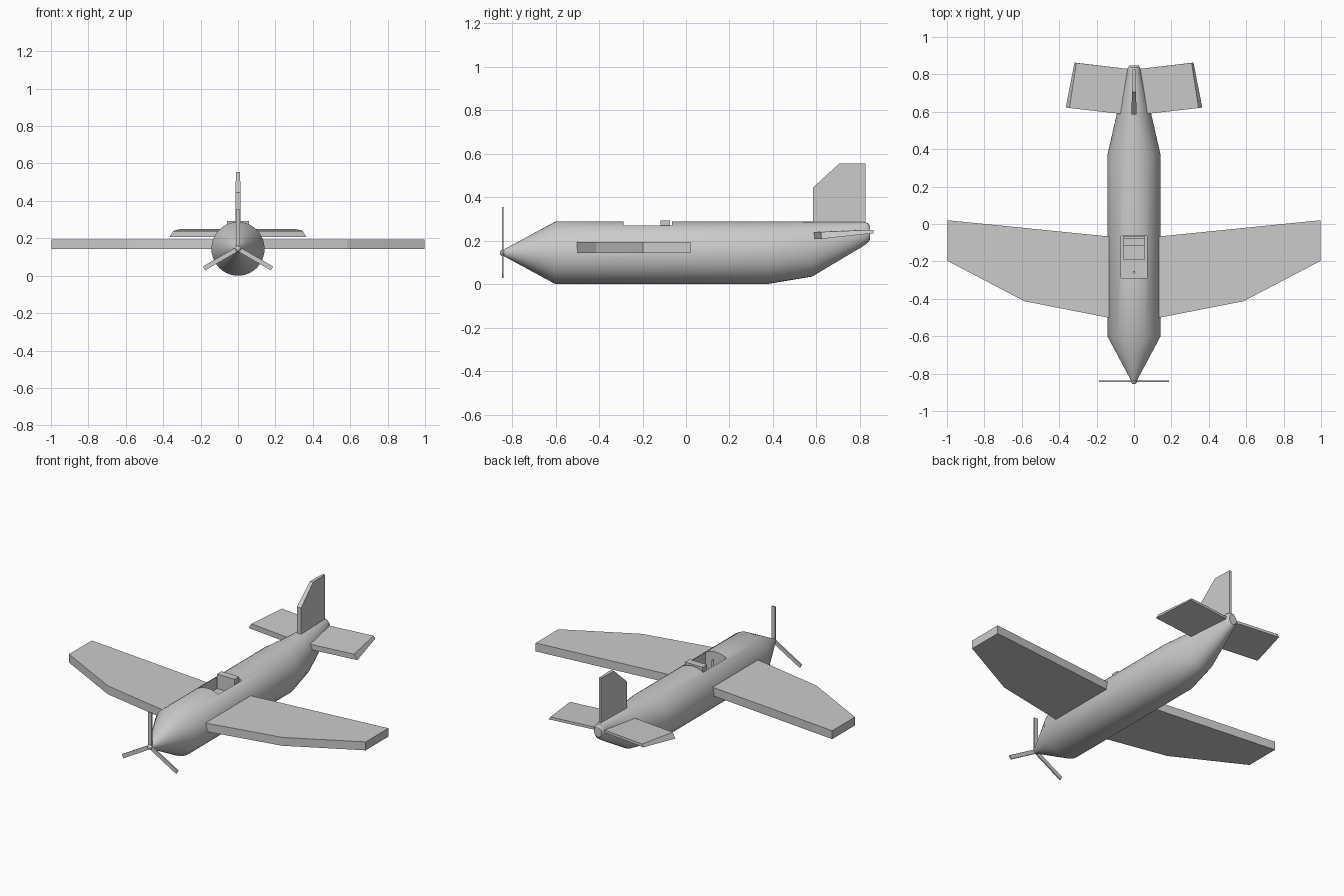
import bpy, bmesh, math
from mathutils import Matrix

if "Cube" in bpy.data.objects:
    bpy.data.objects.remove(bpy.data.objects["Cube"])

def finish(name, bm, angle=30):
    bmesh.ops.recalc_face_normals(bm, faces=bm.faces)
    me = bpy.data.meshes.new(name)
    bm.to_mesh(me)
    bm.free()
    ob = bpy.data.objects.new(name, me)
    bpy.context.collection.objects.link(ob)
    return ob

def activate(ob):
    bpy.ops.object.select_all(action='DESELECT')
    ob.select_set(True)
    bpy.context.view_layer.objects.active = ob

def loft(name, rings):
    """Closed skin through rings with equal point counts."""
    bm = bmesh.new()
    vs = [[bm.verts.new(p) for p in r] for r in rings]
    n = len(vs[0])
    for a, b in zip(vs, vs[1:]):
        for i in range(n):
            j = (i + 1) % n
            bm.faces.new((a[i], a[j], b[j], b[i]))
    bm.faces.new(vs[0])
    bm.faces.new(vs[-1][::-1])
    return finish(name, bm)

def box(name, lo, hi):
    bm = bmesh.new()
    bmesh.ops.create_cube(bm, size=1)
    for v in bm.verts:
        v.co = [l + (c + 0.5) * (h - l) for c, l, h in zip(v.co, lo, hi)]
    return finish(name, bm)

def ellipse(y, zlo, zhi, rx, n=40):
    zc, rz = (zlo + zhi) / 2, (zhi - zlo) / 2
    return [(rx * math.cos(2 * math.pi * i / n), y,
             zc + rz * math.sin(2 * math.pi * i / n)) for i in range(n)]

# Fuselage: station y, bottom, top, half width
stations = [(-0.84, 0.130, 0.158, 0.014), (-0.60, 0.0, 0.288, 0.142),
            (0.37, 0.0, 0.288, 0.142), (0.58, 0.035, 0.287, 0.094),
            (0.815, 0.175, 0.286, 0.038), (0.836, 0.190, 0.281, 0.033),
            (0.847, 0.205, 0.265, 0.025)]
fuselage = loft("fuselage", [ellipse(*s) for s in stations])

# Cockpit opening
cutter = box("cockpit_cutter", (-0.07, -0.288, 0.175), (0.07, -0.065, 0.4))
cutter.hide_render = True
mod = fuselage.modifiers.new("cockpit", 'BOOLEAN')
mod.operation, mod.object, mod.solver = 'DIFFERENCE', cutter, 'EXACT'
activate(fuselage)
bpy.ops.object.modifier_apply(modifier=mod.name)
bpy.data.objects.remove(cutter)
activate(fuselage)
bpy.ops.object.shade_smooth_by_angle(angle=math.radians(35))

# Seat and control stick
box("seat_cushion", (-0.06, -0.19, 0.175), (0.06, -0.066, 0.205))
box("seat_back", (-0.06, -0.117, 0.175), (0.06, -0.074, 0.293))
bm = bmesh.new()
bmesh.ops.create_cone(bm, cap_ends=True, segments=12, radius1=0.007, radius2=0.007,
                      depth=0.075, matrix=Matrix.Translation((0, -0.257, 0.2125)))
stick = finish("control_stick", bm)
activate(stick)
bpy.ops.object.shade_smooth_by_angle(angle=math.radians(35))

# Main wings
wing = [(0.11, -0.506), (0.585, -0.413), (0.996, -0.198), (0.996, 0.020), (0.11, -0.069)]
for side, s in (("right", 1), ("left", -1)):
    loft(side + "_wing", [[(s * x, y, z) for x, y in wing] for z in (0.143, 0.194)])

# Tailplanes: thin slabs pitched up to the rear, with slanted tips
low = [(0.02, 0.583, 0.208), (0.365, 0.623, 0.208), (0.318, 0.863, 0.234), (0.02, 0.828, 0.234)]
high = [(0.02, 0.583, 0.240), (0.345, 0.620, 0.240), (0.308, 0.861, 0.250), (0.02, 0.828, 0.250)]
for side, s in (("right", 1), ("left", -1)):
    loft(side + "_tailplane", [[(s * x, y, z) for x, y, z in r] for r in (low, high)])

# Tail fin, thinner toward the trailing edge
fin = [(0.585, 0.26), (0.585, 0.445), (0.705, 0.555), (0.825, 0.555), (0.825, 0.26)]
half = lambda y: 0.014 - 0.007 * (y - 0.585) / 0.24
loft("tail_fin", [[(s * half(y), y, z) for y, z in fin] for s in (1, -1)])

# Propeller hub and three blades
bm = bmesh.new()
bmesh.ops.create_uvsphere(bm, u_segments=16, v_segments=10, radius=0.016,
                          matrix=Matrix.Translation((0, -0.840, 0.144)))
hub = finish("propeller_hub", bm)
activate(hub)
bpy.ops.object.shade_smooth_by_angle(angle=math.radians(40))
for i in range(3):
    blade = box("propeller_blade_%d" % (i + 1), (-0.012, -0.004, 0.0), (0.012, 0.004, 0.210))
    blade.data.transform(Matrix.Translation((0, -0.842, 0.144))
                         @ Matrix.Rotation(i * math.tau / 3, 4, 'Y'))
